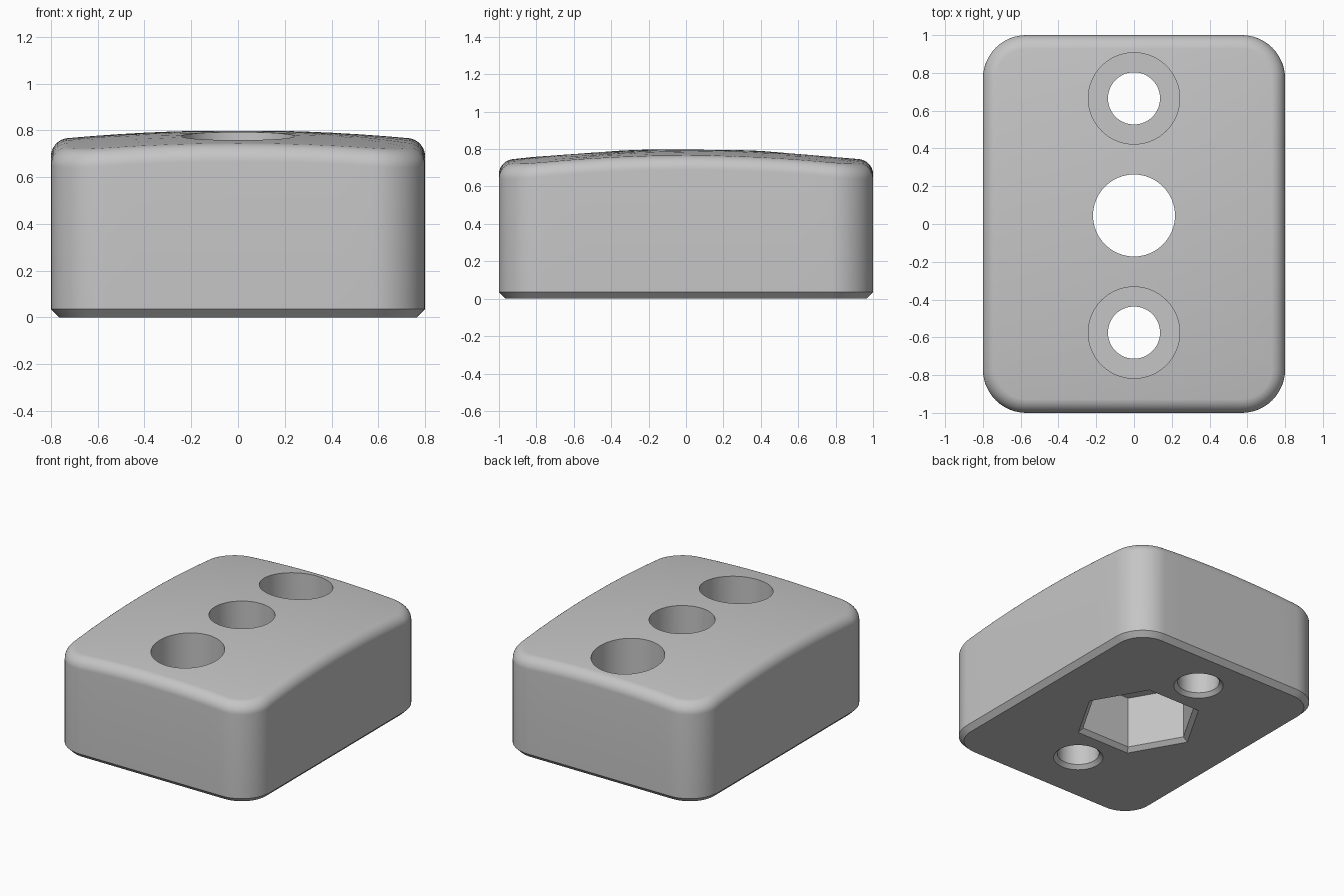
import bpy, bmesh, math

if "Cube" in bpy.data.objects:
    bpy.data.objects.remove(bpy.data.objects["Cube"], do_unlink=True)

HX, HY, CORNER = 0.8, 1.0, 0.23      # half sizes and plan corner radius
FILLET, CHAMFER = 0.07, 0.035        # top rounding, bottom bevel
TOP, DOME_R = 0.8, 8.0               # crown height and crown radius

grey = bpy.data.materials.new("light grey plastic")
grey.use_nodes = True
grey.diffuse_color = (0.56, 0.56, 0.56, 1)
grey.node_tree.nodes["Principled BSDF"].inputs["Base Color"].default_value = (0.56, 0.56, 0.56, 1)


def dome(x, y):
    return TOP - DOME_R + math.sqrt(DOME_R ** 2 - x * x - y * y)


def outline(inset, arc=12, straight=8):
    """Rounded rectangle, moved inward by inset, with points along the straight sides."""
    r = CORNER - inset
    cx, cy = HX - CORNER, HY - CORNER
    corners = []
    for i, (sx, sy) in enumerate([(1, 1), (-1, 1), (-1, -1), (1, -1)]):
        corners.append([(sx * cx + r * math.cos((i + k / arc) * math.pi / 2),
                         sy * cy + r * math.sin((i + k / arc) * math.pi / 2))
                        for k in range(arc + 1)])
    pts = []
    for i, c in enumerate(corners):
        pts += c
        (x0, y0), (x1, y1) = c[-1], corners[(i + 1) % 4][0]
        pts += [(x0 + (x1 - x0) * k / straight, y0 + (y1 - y0) * k / straight)
                for k in range(1, straight)]
    return pts


def loft(name, rings, peak=None):
    """Skin a stack of rings, closing the ends with a flat cap or a peak point."""
    bm = bmesh.new()
    loops = [[bm.verts.new(p) for p in ring] for ring in rings]
    n = len(loops[0])
    for a, b in zip(loops, loops[1:]):
        for i in range(n):
            j = (i + 1) % n
            bm.faces.new((a[i], a[j], b[j], b[i]))
    bm.faces.new(loops[0][::-1])
    if peak:
        tip = bm.verts.new(peak)
        for i in range(n):
            bm.faces.new((loops[-1][i], loops[-1][(i + 1) % n], tip))
    else:
        bm.faces.new(loops[-1])
    bmesh.ops.recalc_face_normals(bm, faces=bm.faces)
    mesh = bpy.data.meshes.new(name)
    bm.to_mesh(mesh)
    bm.free()
    mesh.materials.append(grey)
    obj = bpy.data.objects.new(name, mesh)
    bpy.context.collection.objects.link(obj)
    return obj


def cutter(name, y, profile, sides=64):
    """Stepped prism standing at (0, y), from (radius, height) pairs."""
    rings = [[(r * math.cos(2 * math.pi * k / sides),
               y + r * math.sin(2 * math.pi * k / sides), z) for k in range(sides)]
             for r, z in profile]
    obj = loft(name, rings)
    obj.hide_render = True
    return obj


# Block: bevelled foot, straight walls, rounded rim and crowned top
rings = [[(x, y, 0) for x, y in outline(CHAMFER)],
         [(x, y, CHAMFER) for x, y in outline(0)]]
wall = outline(0)
for k in range(9):
    t = k / 8 * math.radians(86)
    inner = outline(FILLET * (1 - math.cos(t)))
    rings.append([(x, y, dome(x, y) - FILLET * (1 - math.sin(t))) for x, y in inner])
rim = outline(FILLET)
for s in (1, 0.85, 0.7, 0.55, 0.4, 0.25, 0.1):
    rings.append([(x * s, y * s, dome(x * s, y * s)) for x, y in rim])
block = loft("mounting_block", rings, peak=(0, 0, TOP))

# Counterbored bolt holes, centre bore and hexagonal nut pocket
bolt = [(0.19, -0.026), (0.138, 0.026), (0.138, 0.36), (0.242, 0.36), (0.242, 1)]
cutters = [cutter("front_bolt_hole", -0.575, bolt),
           cutter("back_bolt_hole", 0.665, bolt),
           cutter("nut_pocket", 0.045, [(0.455, -0.026), (0.39, 0.028), (0.39, 0.4)], 6),
           cutter("centre_bore", 0.045, [(0.217, 0.3), (0.217, 1)])]

bpy.ops.object.select_all(action="DESELECT")
bpy.context.view_layer.objects.active = block
block.select_set(True)
for c in cutters:
    mod = block.modifiers.new(c.name, "BOOLEAN")
    mod.operation, mod.solver, mod.object = "DIFFERENCE", "EXACT", c
    bpy.ops.object.modifier_apply(modifier=mod.name)
    bpy.data.objects.remove(c, do_unlink=True)
bpy.ops.object.shade_smooth_by_angle(angle=math.radians(30))
